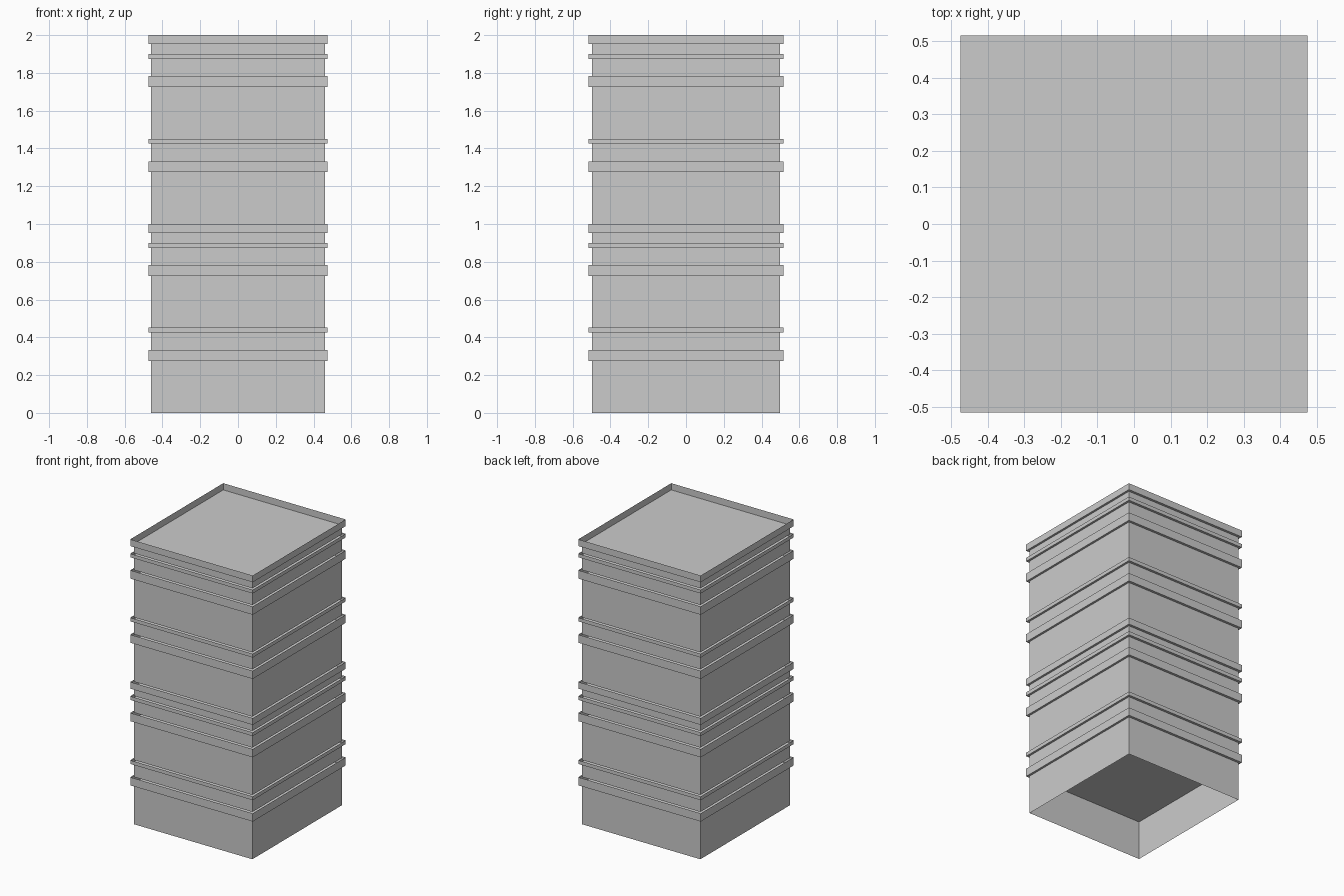
import bpy, bmesh

if "Cube" in bpy.data.objects:
    bpy.data.objects.remove(bpy.data.objects["Cube"])


def open_box(name, hx, hy, z0, z1, floor):
    """Four thin walls, with an optional floor sheet; the top stays open."""
    bm = bmesh.new()
    corners = [(-hx, -hy), (hx, -hy), (hx, hy), (-hx, hy)]
    low = [bm.verts.new((x, y, z0)) for x, y in corners]
    high = [bm.verts.new((x, y, z1)) for x, y in corners]
    for i in range(4):
        j = (i + 1) % 4
        bm.faces.new((low[i], low[j], high[j], high[i]))
    if floor:
        bm.faces.new(low[::-1])
    mesh = bpy.data.meshes.new(name)
    bm.to_mesh(mesh)
    bm.free()
    obj = bpy.data.objects.new(name, mesh)
    bpy.context.collection.objects.link(obj)
    return obj


# Bands within one storey module (1 unit tall): name, bottom, top
BANDS = [
    ("lower_sill_band", 0.275, 0.332),
    ("lower_thin_band", 0.425, 0.451),
    ("upper_sill_band", 0.725, 0.783),
    ("upper_thin_band", 0.874, 0.900),
    ("parapet_band", 0.953, 1.000),
]

# Two stacked modules: recessed wall sections between projecting open-topped trays
for storey in range(2):
    wall_bottom = storey
    for name, z0, z1 in BANDS:
        open_box(f"wall_below_{name}_{storey + 1}", 0.46, 0.4975,
                 wall_bottom, storey + z0, False)
        open_box(f"{name}_{storey + 1}", 0.475, 0.515,
                 storey + z0, storey + z1, True)
        wall_bottom = storey + z1
